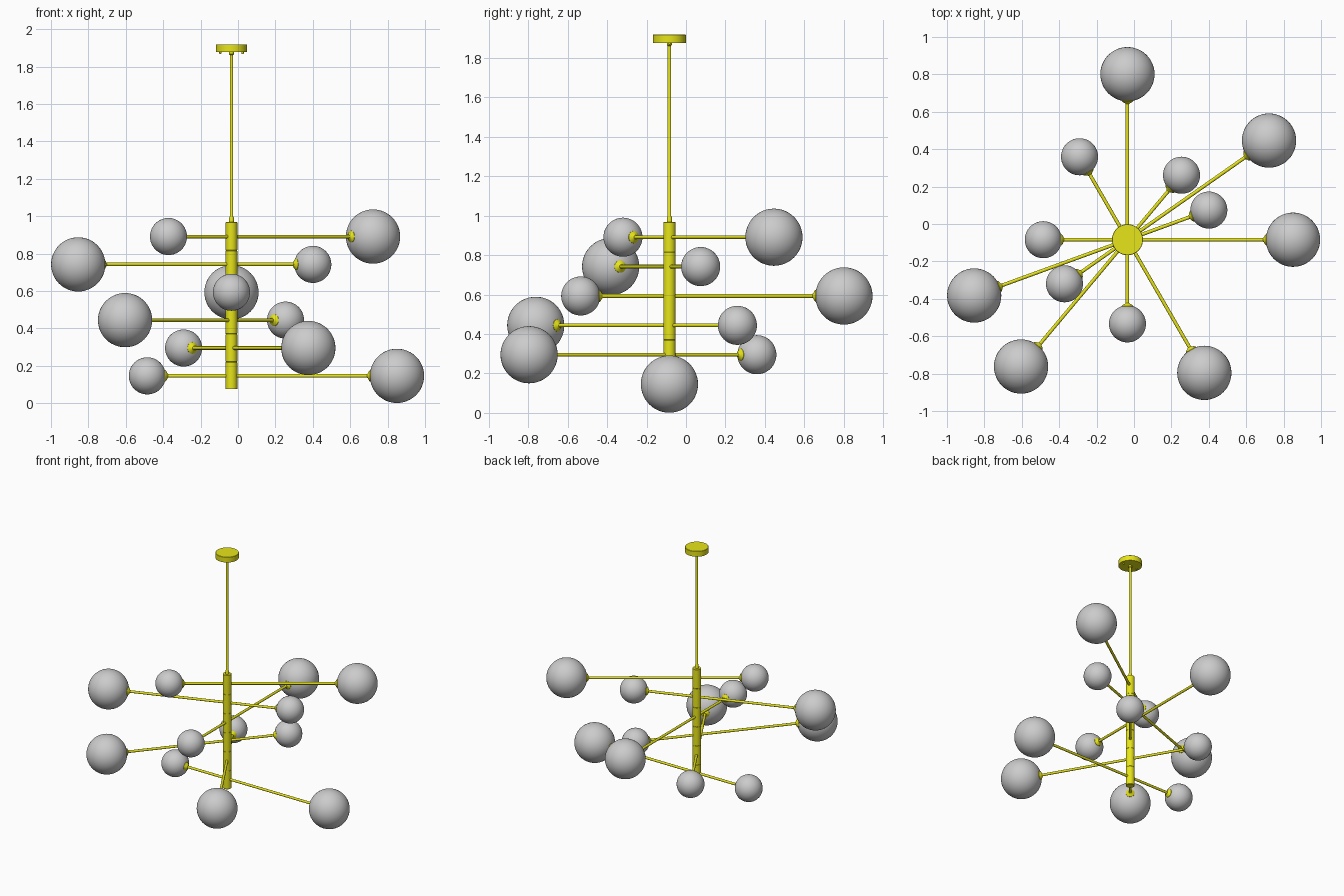
import bpy, bmesh, math
from mathutils import Vector

if "Cube" in bpy.data.objects:
    bpy.data.objects.remove(bpy.data.objects["Cube"])

AX, AY = -0.035, -0.084          # stem axis
brass = bpy.data.materials.new("yellow_metal")
brass.diffuse_color = (0.80, 0.78, 0.01, 1)
brass.use_nodes = True
brass.node_tree.nodes["Principled BSDF"].inputs["Base Color"].default_value = brass.diffuse_color


def finish(bm, name, mat=None, loc=(0, 0, 0), direction=None):
    bmesh.ops.recalc_face_normals(bm, faces=bm.faces)
    me = bpy.data.meshes.new(name)
    bm.to_mesh(me)
    bm.free()
    ob = bpy.data.objects.new(name, me)
    bpy.context.collection.objects.link(ob)
    ob.location = loc
    if direction is not None:
        ob.rotation_mode = 'QUATERNION'
        ob.rotation_quaternion = Vector(direction).to_track_quat('Z', 'Y')
    if mat:
        me.materials.append(mat)
    bpy.ops.object.select_all(action='DESELECT')
    ob.select_set(True)
    bpy.context.view_layer.objects.active = ob
    bpy.ops.object.shade_smooth_by_angle(angle=math.radians(35))
    return ob


def lathe(name, profile, loc, direction=None, sides=32):
    """Closed solid of revolution from (radius, z) points, capped at both ends."""
    bm = bmesh.new()
    rings = [[bm.verts.new((r * math.cos(2 * math.pi * i / sides),
                            r * math.sin(2 * math.pi * i / sides), z))
              for i in range(sides)] for r, z in profile]
    for a, b in zip(rings, rings[1:]):
        for i in range(sides):
            j = (i + 1) % sides
            bm.faces.new((a[i], a[j], b[j], b[i]))
    bm.faces.new(rings[0][::-1])
    bm.faces.new(rings[-1])
    return finish(bm, name, brass, loc, direction)


def globe(name, radius, loc):
    bm = bmesh.new()
    bmesh.ops.create_uvsphere(bm, u_segments=48, v_segments=24, radius=radius)
    return finish(bm, name, None, loc)


Z0, STEP = 0.146, 0.149          # arm levels

# Central stem with a shallow groove between arm levels
R = 0.031
stem = [(R - 0.002, 0.075), (R, 0.077)]
for k in range(5):
    z = Z0 + STEP * (k + 0.5)
    stem += [(R, z - 0.002), (R - 0.001, z - 0.001), (R - 0.001, z + 0.001), (R, z + 0.002)]
stem += [(R, 0.966), (R - 0.002, 0.968)]
lathe("stem", stem, (AX, AY, 0))

# Hanging rod with a collar at each end
lathe("hanging_rod", [(0.013, 0.96), (0.013, 0.99), (0.009, 0.998),
                      (0.009, 1.862), (0.013, 1.866), (0.013, 1.88)], (AX, AY, 0), sides=20)

# Ceiling canopy and its two screws
lathe("canopy", [(0.083, 1.877), (0.083, 1.917), (0.081, 1.919)], (AX, AY, 0), sides=48)
for s in (-1, 1):
    lathe("canopy_screw", [(0.005, 1.868), (0.006, 1.870), (0.006, 1.88)],
          (AX + s * 0.06, AY, 0), sides=12)

# Arms: (angle of large globe, large globe distance, small globe distance)
ARMS = [(0, 0.885, 0.45), (-60, 0.822, 0.512), (230, 0.885, 0.45),
        (90, 0.885, 0.45), (200, 0.872, 0.463), (35, 0.924, 0.411)]
BIG, SMALL = 0.145, 0.099
for k, (deg, far, near) in enumerate(ARMS):
    a = math.radians(deg)
    d = Vector((math.cos(a), math.sin(a), 0))
    c = Vector((AX, AY, Z0 + STEP * k))
    lathe("arm", [(0.0095, -near + SMALL - 0.01), (0.0095, far - BIG + 0.01)], c, d, sides=20)
    for label, rad, dist, way in (("large", BIG, far, d), ("small", SMALL, near, -d)):
        centre = c + way * dist
        globe(label + "_globe", rad, centre)
        # Socket cup seated against the globe
        seat = math.sqrt(rad ** 2 - 0.031 ** 2)
        lathe(label + "_socket", [(0.031, seat - 0.004), (0.031, seat + 0.002),
                                  (0.024, seat + 0.009), (0.013, seat + 0.014),
                                  (0.0105, seat + 0.018)], centre, -way, sides=24)
